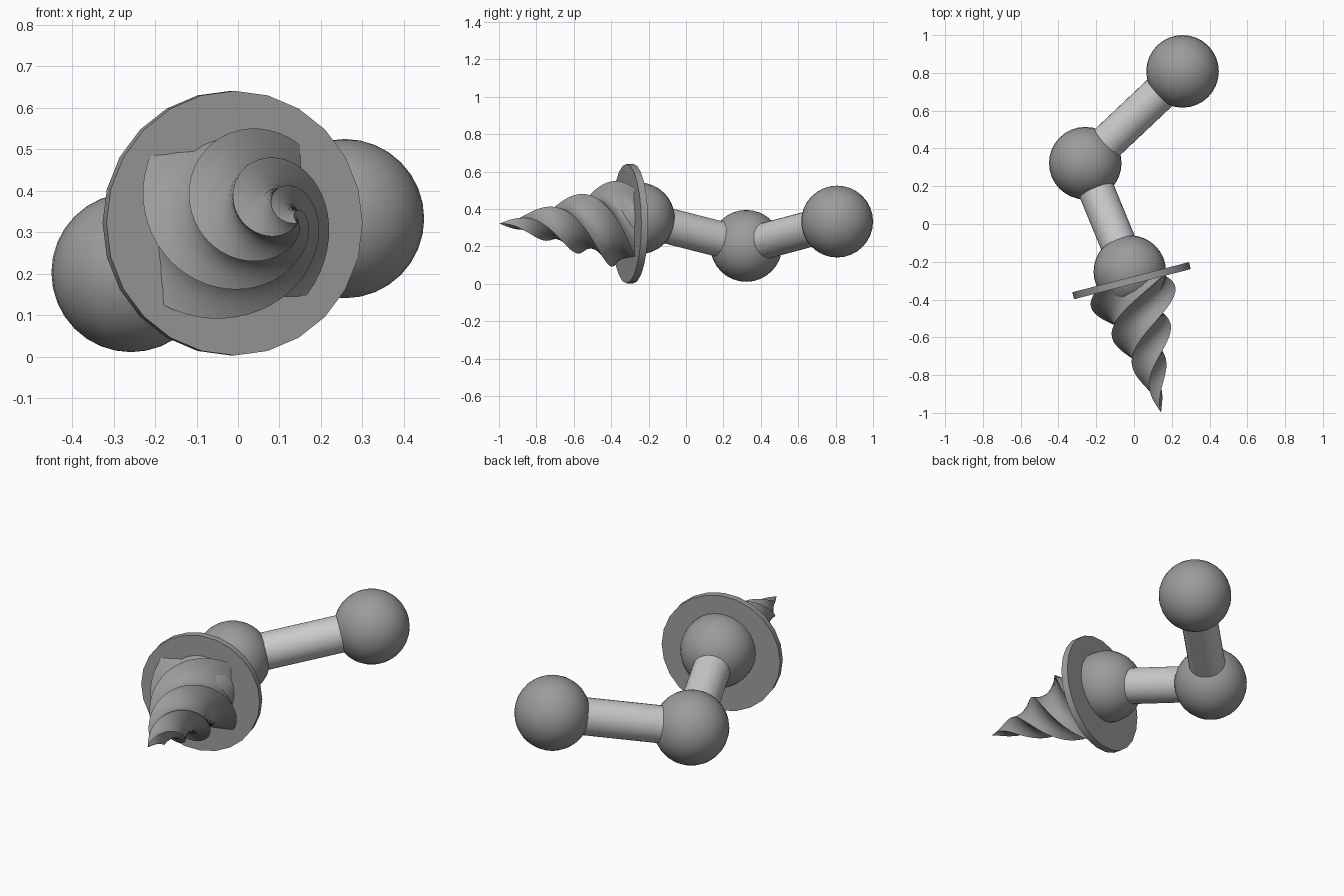
import bpy, bmesh, math
from mathutils import Vector

if "Cube" in bpy.data.objects:
    bpy.data.objects.remove(bpy.data.objects["Cube"])

# Joint positions of the arm
END = Vector((0.257, 0.808, 0.333))
ELBOW = Vector((-0.258, 0.322, 0.203))
WRIST = Vector((-0.022, -0.252, 0.35))

dark = bpy.data.materials.new("dark_grey")
dark.diffuse_color = (0.33, 0.33, 0.33, 1)
dark.use_nodes = True
dark.node_tree.nodes["Principled BSDF"].inputs["Base Color"].default_value = dark.diffuse_color


def finish(obj, name, mat=None, angle=40):
    obj.name = name
    bpy.ops.object.select_all(action='DESELECT')
    obj.select_set(True)
    bpy.context.view_layer.objects.active = obj
    bpy.ops.object.shade_smooth_by_angle(angle=math.radians(angle))
    if mat:
        obj.data.materials.append(mat)
    return obj


def ball(name, pos):
    bpy.ops.mesh.primitive_uv_sphere_add(segments=32, ring_count=16, radius=0.192, location=pos)
    finish(bpy.context.object, name, dark)


def cylinder(name, a, b, radius, sides, mat=None):
    d = b - a
    bpy.ops.mesh.primitive_cylinder_add(vertices=sides, radius=radius, depth=d.length, location=(a + b) / 2)
    obj = bpy.context.object
    obj.rotation_mode = 'QUATERNION'
    obj.rotation_quaternion = d.to_track_quat('Z', 'Y')
    finish(obj, name, mat)


def twisted_drill(name, base, tip, radius, start, twist, rings=48, per_side=6):
    # Square pyramid with its cross-section turned steadily towards the tip
    axis = (tip - base).normalized()
    up = Vector((0, 0, 1))
    side = up.cross(axis).normalized() * -1
    if side.x < 0:
        side = -side
    bm = bmesh.new()
    loops = []
    for i in range(rings):
        t = i / rings
        corners = []
        for k in range(4):
            a = start + twist * t + k * math.pi / 2
            corners.append(base.lerp(tip, t) + (side * math.cos(a) + up * math.sin(a)) * radius * (1 - t))
        loops.append([bm.verts.new(corners[k].lerp(corners[(k + 1) % 4], j / per_side))
                      for k in range(4) for j in range(per_side)])
    n = len(loops[0])
    for lo, hi in zip(loops, loops[1:]):
        for j in range(n):
            bm.faces.new((lo[j], lo[(j + 1) % n], hi[(j + 1) % n], hi[j]))
    apex = bm.verts.new(tip)
    for j in range(n):
        bm.faces.new((loops[-1][j], loops[-1][(j + 1) % n], apex))
    bm.faces.new(loops[0][::-1])
    bmesh.ops.recalc_face_normals(bm, faces=bm.faces)
    mesh = bpy.data.meshes.new(name)
    bm.to_mesh(mesh)
    bm.free()
    obj = bpy.data.objects.new(name, mesh)
    bpy.context.collection.objects.link(obj)
    finish(obj, name, dark)


# Ball joints and connecting rods
for name, pos in (("end_ball", END), ("elbow_ball", ELBOW), ("wrist_ball", WRIST)):
    ball(name, pos)
cylinder("upper_rod", END, ELBOW, 0.096, 32)
cylinder("lower_rod", ELBOW, WRIST, 0.096, 32)

# Guard disc, turned slightly to the side
centre = Vector((-0.013, -0.30, 0.322))
half = Vector((0.25, -0.968, 0)) * 0.019
cylinder("guard_disc", centre - half, centre + half, 0.319, 24, dark)

# Twisted drill bit
twisted_drill("drill_bit", Vector((-0.024, -0.305, 0.321)), Vector((0.143, -0.998, 0.322)),
              0.264, math.radians(41), math.radians(330))
